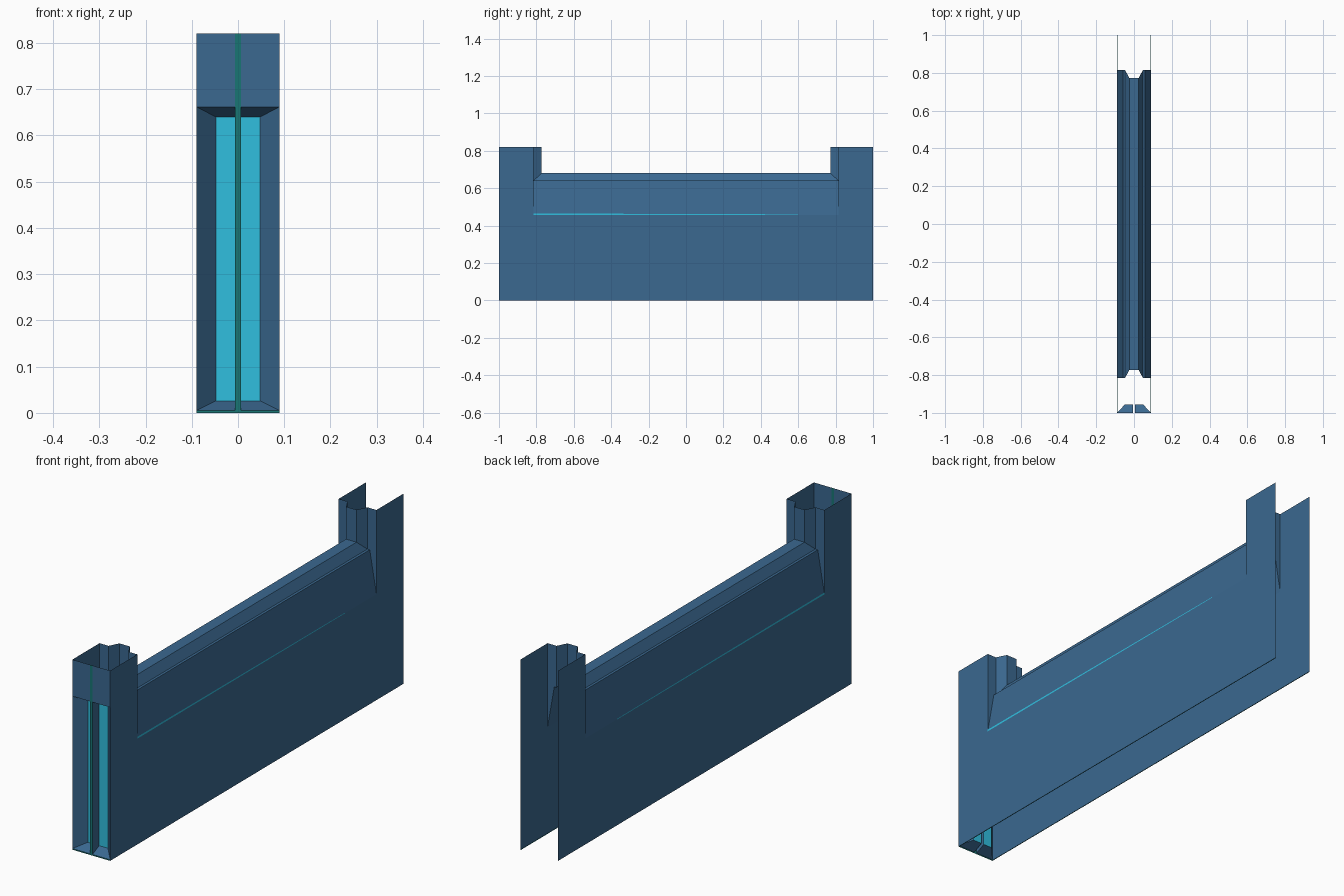
import bpy
from mathutils import Vector

old = bpy.data.objects.get("Cube")
if old:
    bpy.data.objects.remove(old, do_unlink=True)


def material(name, color):
    m = bpy.data.materials.new(name)
    m.use_nodes = True
    m.diffuse_color = (*color, 1)
    m.node_tree.nodes["Principled BSDF"].inputs["Base Color"].default_value = (*color, 1)
    return m


BLUE = material("steel blue", (0.043, 0.14, 0.28))
CYAN = material("bright cyan", (0.03, 0.52, 0.74))
TEAL = material("dark teal", (0.009, 0.18, 0.175))


def sheet(name, polygons, mat, facing):
    """Thin open surface; every polygon is turned towards the facing vector."""
    verts, faces = [], []
    for poly in polygons:
        pts = [Vector(p) for p in poly]
        normal = sum((a.cross(b) for a, b in zip(pts, pts[1:] + pts[:1])), Vector())
        if normal.dot(Vector(facing)) < 0:
            pts.reverse()
        index = []
        for p in pts:
            key = tuple(p)
            if key not in verts:
                verts.append(key)
            index.append(verts.index(key))
        faces.append(index)
    mesh = bpy.data.meshes.new(name)
    mesh.from_pydata(verts, [], faces)
    mesh.materials.append(mat)
    mesh.update()
    obj = bpy.data.objects.new(name, mesh)
    bpy.context.collection.objects.link(obj)
    return obj


def loft(a, b):
    """Quads joining two rows of points."""
    return [(a[i], a[i + 1], b[i + 1], b[i]) for i in range(len(a) - 1)]


def front_rect(x0, x1, z0, z1, y):
    return [(x0, y, z0), (x1, y, z0), (x1, y, z1), (x0, y, z1)]


W, L, H = 0.09, 1.0, 0.82       # half width, half length, height
NOTCH, SILL = 0.815, 0.457      # notch half length and floor height
FIN, GLASS_Y = 0.006, -0.955    # half width of centre fin, depth of panes
OPEN_TOP = 0.662                # top of the front opening

# Raised beam section, from one side wall over the ridge to the middle
half = [(W, NOTCH, SILL), (0.058, NOTCH, 0.64), (0.047, NOTCH, 0.64), (0.025, 0.772, 0.68)]
back_end = half + [(-x, y, z) for x, y, z in reversed(half)]
front_end = [(x, -y, z) for x, y, z in back_end]
sheet("ridge_beam", loft(front_end, back_end), BLUE, (0, 0, 1))

# Folded upright walls at both ends of the notch
for name, row, toward in (("front", front_end, 1), ("back", back_end, -1)):
    top = [(x, y, H) for x, y, z in row]
    sheet(name + "_notch_wall", loft(row, top), BLUE, (0, toward, 0))

for side, s in (("left", 1), ("right", -1)):
    # Side wall with the long notch
    outline = [(-L, 0), (L, 0), (L, H), (NOTCH, H), (NOTCH, SILL),
               (-NOTCH, SILL), (-NOTCH, H), (-L, H)]
    sheet(side + "_wall", [[(s * W, y, z) for y, z in outline]], BLUE, (s, 0, 0))

    # Tapering light line under the beam
    x = s * (W + 0.001)
    sheet(side + "_light_line",
          [[(x, -NOTCH, SILL), (x, 0.6, SILL), (x, 0.6, SILL + 0.003), (x, -NOTCH, SILL + 0.008)]],
          CYAN, (s, 0, 0))

    # Narrow rim along the bottom edge
    sheet(side + "_bottom_rim",
          [[(s * W, -L, 0), (s * W, L, 0), (s * (W - 0.003), L, 0), (s * (W - 0.003), -L, 0)]],
          TEAL, (0, 0, -1))

    # Front plate above the opening
    sheet(side + "_front_plate", [front_rect(s * FIN, s * W, OPEN_TOP, H, -L)], BLUE, (0, -1, 0))

    # Bevelled recess around the pane
    outer = front_rect(s * FIN, s * W, 0.005, OPEN_TOP, -L)
    inner = front_rect(s * FIN, s * 0.048, 0.026, 0.64, GLASS_Y)
    reveal = loft(outer + outer[:1], inner + inner[:1])
    sheet(side + "_recess", reveal[:3], BLUE, (0, -1, 0))
    sheet(side + "_fin_side", reveal[3:], BLUE, (s, 0, 0))
    sheet(side + "_pane", [inner], CYAN, (0, -1, 0))

# Centre strip and lower lip on the front
sheet("centre_strip", [front_rect(-FIN, FIN, 0.005, H, -L)], TEAL, (0, -1, 0))
sheet("front_lip", [front_rect(-W, W, 0, 0.005, -L)], TEAL, (0, -1, 0))
